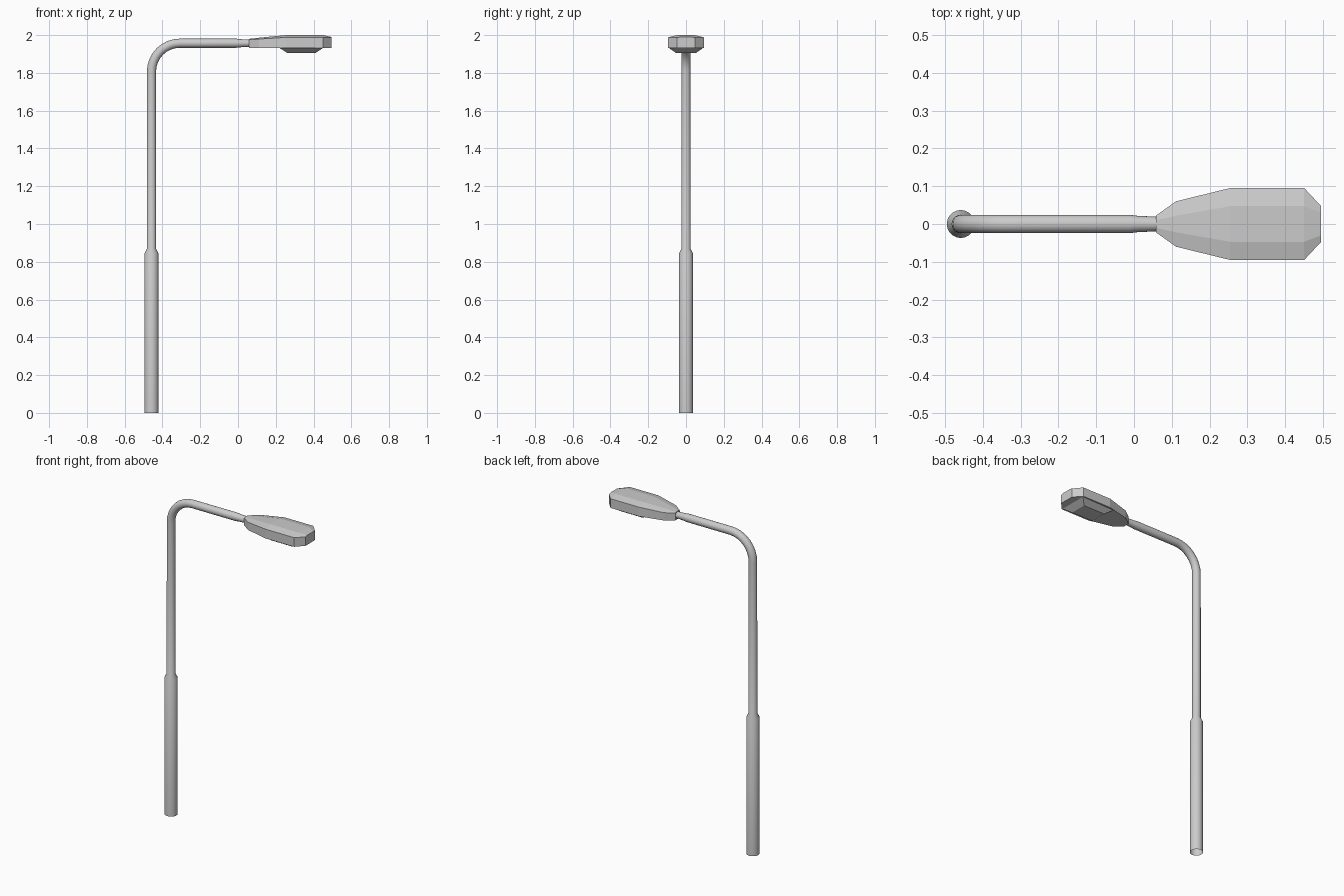
import bpy, bmesh
from math import sin, cos, pi

if "Cube" in bpy.data.objects:
    bpy.data.objects.remove(bpy.data.objects["Cube"])

PX, AZ = -0.458, 1.957   # pole axis x, arm axis z
SIDES = 20


def make(name, verts, faces, smooth=None):
    mesh = bpy.data.meshes.new(name)
    mesh.from_pydata(verts, [], faces)
    bm = bmesh.new()
    bm.from_mesh(mesh)
    bmesh.ops.recalc_face_normals(bm, faces=bm.faces)
    bm.to_mesh(mesh)
    bm.free()
    ob = bpy.data.objects.new(name, mesh)
    bpy.context.collection.objects.link(ob)
    if smooth is not None:
        bpy.ops.object.select_all(action='DESELECT')
        ob.select_set(True)
        bpy.context.view_layer.objects.active = ob
        bpy.ops.object.shade_smooth_by_angle(angle=smooth)
    return ob


def loft(rings, closed_ends=True):
    n = len(rings[0])
    verts = [v for ring in rings for v in ring]
    faces = [(i * n + j, i * n + (j + 1) % n, (i + 1) * n + (j + 1) % n, (i + 1) * n + j)
             for i in range(len(rings) - 1) for j in range(n)]
    if closed_ends:
        faces += [tuple(range(n)), tuple(range(len(verts) - n, len(verts)))]
    return verts, faces


def tube_ring(x, z, r, tilt):
    # circle whose axis leans from +z (tilt 0) towards +x (tilt pi/2)
    return [(x + r * cos(a) * cos(tilt), r * sin(a), z - r * cos(a) * sin(tilt))
            for a in (2 * pi * k / SIDES for k in range(SIDES))]


# Pole: wide base sleeve, shoulder, slim shaft, bend and arm (open at the foot)
R = 0.15
path = [(PX, 0, 0.037, 0), (PX, 0.845, 0.037, 0), (PX, 0.87, 0.0245, 0)]
for k in range(9):
    t = pi / 2 * k / 8
    path.append((PX + R - R * cos(t), AZ - R + R * sin(t), 0.0242, t))
path += [(-0.01, AZ, 0.0242, pi / 2), (0.01, AZ, 0.0215, pi / 2), (0.07, AZ, 0.019, pi / 2)]
make("pole_and_arm", *loft([tube_ring(*p) for p in path], False), smooth=pi / 5)

# Lamp housing: sections of x, half width, crown half width, rim z, crown z
B = 1.931
sections = [(0.058, 0.022, 0.010, 1.976, 1.980),
            (0.111, 0.060, 0.022, 1.979, 1.986),
            (0.254, 0.095, 0.047, 1.988, 2.0),
            (0.450, 0.095, 0.047, 1.988, 2.0),
            (0.495, 0.047, 0.030, 1.986, 1.990)]
make("lamp_housing", *loft([[(x, -w, B), (x, -w, rim), (x, -c, top),
                             (x, c, top), (x, w, rim), (x, w, B)]
                            for x, w, c, rim, top in sections]))


# Lens: tapered block under the housing
def lens_ring(x0, x1, w0, w1, z):
    return [(x0, -w0, z), (x1, -w1, z), (x1, w1, z), (x0, w0, z)]


make("lamp_lens", *loft([lens_ring(0.218, 0.452, 0.085, 0.092, B + 0.002),
                         lens_ring(0.262, 0.410, 0.052, 0.052, 1.905)]))
